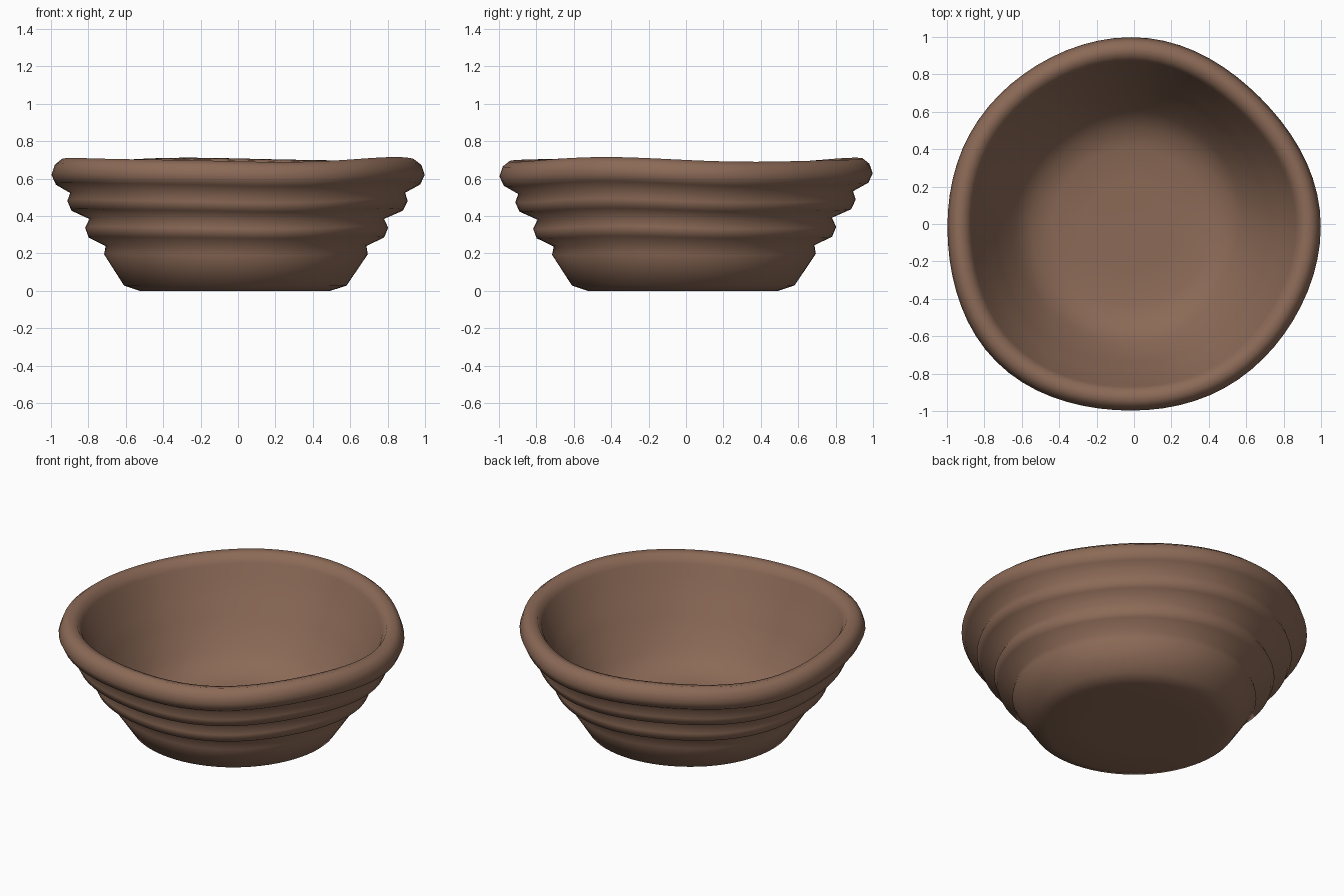
import bpy, bmesh
from math import sin, cos, pi, radians

cube = bpy.data.objects.get("Cube")
if cube:
    bpy.data.objects.remove(cube)

# Clay colour
clay = bpy.data.materials.new("brown clay")
clay.use_nodes = True
colour = (0.262, 0.144, 0.095, 1)
clay.diffuse_color = colour
clay.node_tree.nodes["Principled BSDF"].inputs["Base Color"].default_value = colour

# Outer wall with coil ridges, rounded rim, then the faintly rippled inner wall
PROFILE = [(0.3, 0), (0.51, 0), (0.595, 0.028), (0.705, 0.195), (0.697, 0.24),
           (0.79, 0.285), (0.81, 0.337), (0.787, 0.385), (0.887, 0.43),
           (0.91, 0.48), (0.895, 0.525), (0.975, 0.57), (0.998, 0.62),
           (0.98, 0.672), (0.945, 0.70), (0.895, 0.69), (0.868, 0.645),
           (0.845, 0.575), (0.805, 0.51), (0.785, 0.46), (0.73, 0.38),
           (0.71, 0.33), (0.645, 0.25), (0.615, 0.2), (0.53, 0.12),
           (0.42, 0.09), (0.25, 0.085)]
SEGMENTS = 72
CENTRE = -0.015   # the base sits slightly off the middle of the rim


def wobble(angle):
    """Lobed, hand-made unevenness of the radius, mirrored about the diagonal."""
    a = angle - radians(45)
    return -0.014 * cos(3 * a) - 0.008 * cos(5 * a)


def wave(angle):
    """Uneven height of the rim and coils."""
    return 0.011 * cos(3 * angle + radians(75)) + 0.004 * cos(5 * angle + radians(135))


bm = bmesh.new()
rings = []
for r, z in PROFILE:
    lift = min(1, z / 0.55)
    ring = []
    for s in range(SEGMENTS):
        a = 2 * pi * s / SEGMENTS
        radius = r * (1 + wobble(a) * lift)
        ring.append(bm.verts.new((CENTRE + radius * cos(a),
                                  CENTRE + radius * sin(a),
                                  z + wave(a) * lift)))
    rings.append(ring)
for low, high in zip(rings, rings[1:]):
    for s in range(SEGMENTS):
        e = (s + 1) % SEGMENTS
        bm.faces.new((low[s], low[e], high[e], high[s]))

# Base underside and inner floor
bm.faces.new(rings[0][::-1])
bm.faces.new(rings[-1])
bmesh.ops.recalc_face_normals(bm, faces=bm.faces)
for face in bm.faces:
    face.smooth = True

mesh = bpy.data.meshes.new("clay_bowl")
bm.to_mesh(mesh)
bm.free()
mesh.materials.append(clay)
bowl = bpy.data.objects.new("clay_bowl", mesh)
bpy.context.collection.objects.link(bowl)
